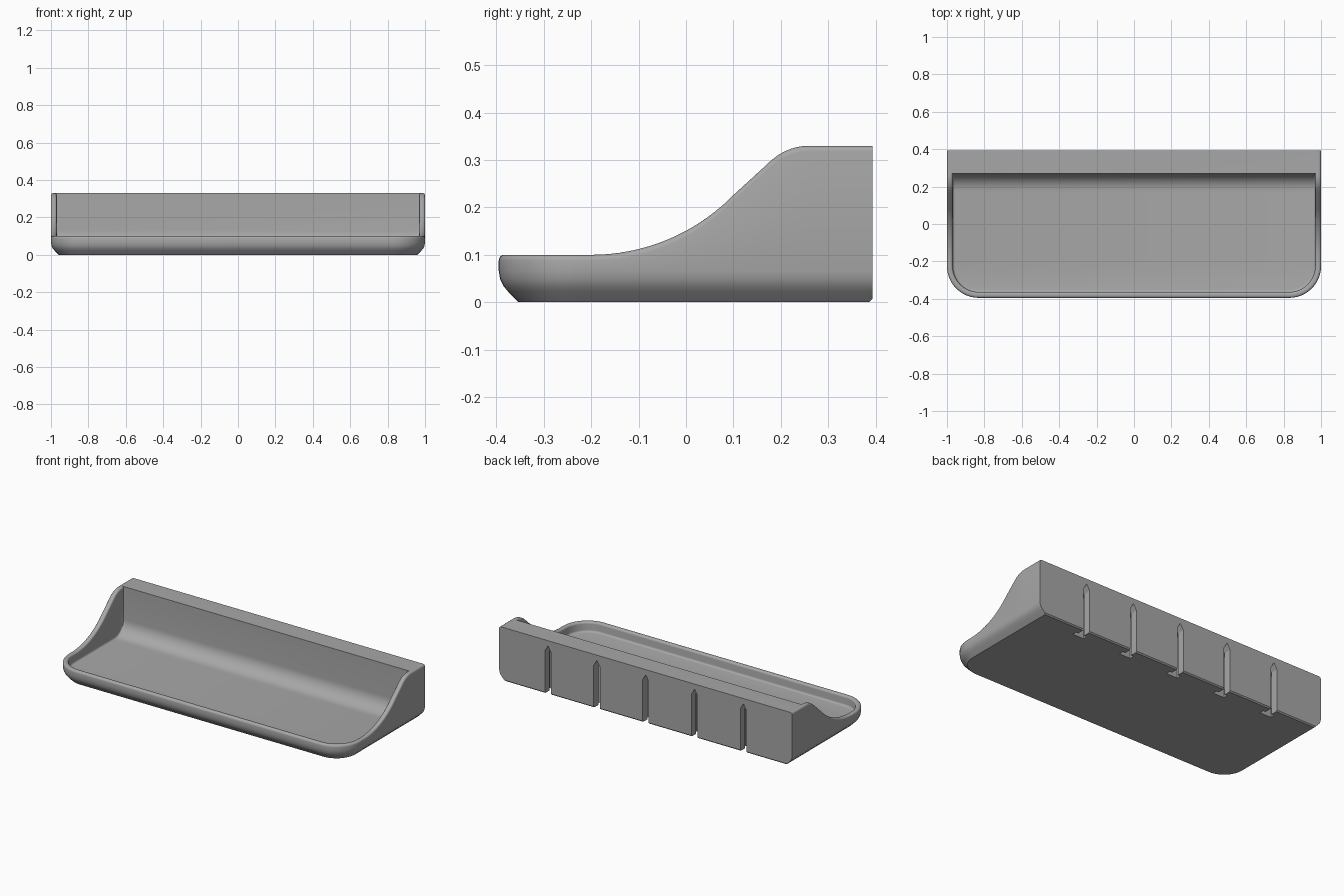
import bpy, bmesh, math

if "Cube" in bpy.data.objects:
    bpy.data.objects.remove(bpy.data.objects["Cube"])

BACK, FRONT, WALL_Y = 0.393, -0.395, 0.27   # rear face, front face, cavity rear wall
CORNER, FLOOR, COVE = 0.17, 0.04, 0.09      # plan corner radius, floor height, rear cove radius

grey = bpy.data.materials.new("grey plastic")
grey.diffuse_color = (0.39, 0.39, 0.39, 1)
grey.use_nodes = True
grey.node_tree.nodes["Principled BSDF"].inputs["Base Color"].default_value = grey.diffuse_color


def rim_height(y):
    """Low front lip sweeping up through two arcs to the tall back."""
    a = math.radians(42)
    if y <= -0.2:
        return 0.10
    if y < 0.08:
        return 0.10 + 0.42 - math.sqrt(0.42 ** 2 - (y + 0.2) ** 2)
    if y < 0.18:
        return 0.208 + (y - 0.08) * 0.91
    if y < 0.26:
        return 0.21 + math.sqrt(0.12 ** 2 - (0.26 - y) ** 2)
    return 0.33


def floor_height(y):
    d = y - (WALL_Y - COVE)
    return FLOOR if d <= 0 else FLOOR + COVE - math.sqrt(max(0, COVE ** 2 - d * d))


def column(y):
    """Wall section as (inset, height), from underside over the rim to the floor."""
    h, f, r = rim_height(y), floor_height(y), 0.012
    pts = [(0.042, 0), (0.02, 0.022), (0.010, 0.034), (0.003, 0.048), (0, 0.066)]
    if y == BACK:
        pts[0] = (0.036, 0.007)
    for k in range(5):                       # outer rim rounding
        a = math.radians(22.5 * k)
        pts.append((r - r * math.cos(a), h - r + r * math.sin(a)))
    pts.append((0.019, h))                   # last point shared with the flat top
    for k in range(1, 5):                    # inner rim rounding
        a = math.radians(22.5 * k)
        pts.append((0.019 + r * math.sin(a), h - r + r * math.cos(a)))
    for k in range(5):                       # small fillet into the floor
        a = math.radians(22.5 * k)
        pts.append((0.031 + r - r * math.cos(a), f + r - r * math.sin(a)))
    return pts


TOP = 10                                     # column index of the flat top edge

# Half outline from the rear to the front corner: (x, y, inward normal)
ys = [BACK, BACK - 0.007]
ys += [WALL_Y - COVE + COVE * math.cos(math.radians(9 * k)) for k in range(11)]
ys[2] = WALL_Y
ys += [0.18 - 0.02 * k for k in range(1, 20)]
outline = [(1, y, -1, 0) for y in ys]
for k in range(0, 13):
    a = math.radians(7.5 * k)
    c, s = math.cos(a), math.sin(a)
    outline.append((1 - CORNER + CORNER * c, FRONT + CORNER - CORNER * s, -c, s))

# Tray body
bm = bmesh.new()
right, left = [], []
for x, y, nx, ny in outline:
    col = column(y)
    right.append([bm.verts.new((x + nx * o, y + ny * o, z)) for o, z in col])
    left.append([bm.verts.new((-x - nx * o, y + ny * o, z)) for o, z in col])
for i in range(len(outline) - 1):
    end = TOP if i < 2 else len(right[0]) - 1
    for side in (right, left):
        a, b = side[i], side[i + 1]
        for j in range(end):
            bm.faces.new((a[j], a[j + 1], b[j + 1], b[j]))
    for j in (0, end):                       # underside, and top slab or floor
        bm.faces.new((right[i][j], right[i + 1][j], left[i + 1][j], left[i][j]))
R, L = right[-1], left[-1]                   # straight front lip
for j in range(len(R) - 1):
    bm.faces.new((R[j], R[j + 1], L[j + 1], L[j]))
bm.faces.new(right[0][:TOP + 1] + left[0][:TOP + 1][::-1])    # rear face
bm.faces.new(right[2][TOP:] + left[2][TOP:][::-1])            # cavity rear wall
bmesh.ops.recalc_face_normals(bm, faces=bm.faces)
mesh = bpy.data.meshes.new("tray_shelf")
bm.to_mesh(mesh)
bm.free()
tray = bpy.data.objects.new("tray_shelf", mesh)
bpy.context.collection.objects.link(tray)
mesh.materials.append(grey)


def slot_cutter(name, half, shoulder, tip, y0, y1):
    """Five pointed upright prisms, evenly spaced."""
    b = bmesh.new()
    for n in range(-2, 3):
        cx = n / 3
        shape = [(-half, -0.05), (half, -0.05), (half, shoulder), (0, tip), (-half, shoulder)]
        f = [b.verts.new((cx + x, y0, z)) for x, z in shape]
        g = [b.verts.new((cx + x, y1, z)) for x, z in shape]
        b.faces.new(f)
        b.faces.new(g[::-1])
        for k in range(5):
            b.faces.new((f[k], f[k - 1], g[k - 1], g[k]))
    bmesh.ops.recalc_face_normals(b, faces=b.faces)
    m = bpy.data.meshes.new(name)
    b.to_mesh(m)
    b.free()
    m.materials.append(grey)
    ob = bpy.data.objects.new(name, m)
    bpy.context.collection.objects.link(ob)
    ob.hide_render = True
    return ob


# Hanging slots in the rear: narrow neck with a wider channel behind it
bpy.context.view_layer.objects.active = tray
tray.select_set(True)
for cutter in (slot_cutter("slot_neck", 0.021, 0.262, 0.298, 0.34, 0.45),
               slot_cutter("slot_channel", 0.038, 0.255, 0.293, 0.32, 0.347)):
    mod = tray.modifiers.new("slots", 'BOOLEAN')
    mod.operation, mod.solver, mod.object = 'DIFFERENCE', 'EXACT', cutter
    bpy.ops.object.modifier_apply(modifier=mod.name)
    bpy.data.objects.remove(cutter)
bpy.ops.object.shade_smooth_by_angle(angle=math.radians(30))
